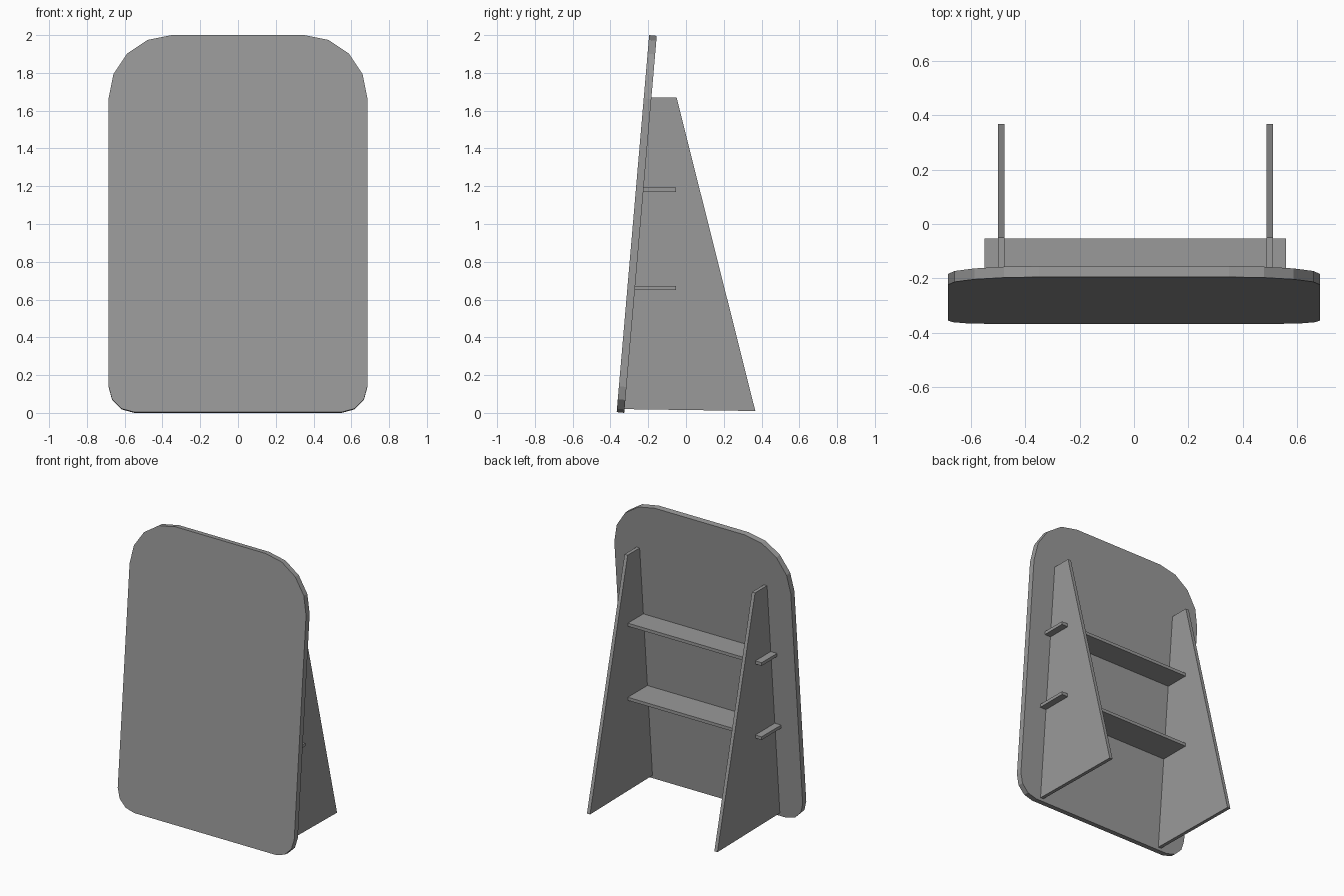
import bpy, bmesh, math
from mathutils import Vector

cube = bpy.data.objects.get("Cube")
if cube:
    bpy.data.objects.remove(cube, do_unlink=True)

GREY = (0.32, 0.32, 0.32, 1.0)
grey = bpy.data.materials.new("mid grey")
grey.use_nodes = True
grey.diffuse_color = GREY
grey.node_tree.nodes["Principled BSDF"].inputs["Base Color"].default_value = GREY


def extrude_outline(name, outline, offset):
    """Make a flat-faced board from an outline swept along an offset."""
    bm = bmesh.new()
    face = bm.faces.new([bm.verts.new(p) for p in outline])
    swept = bmesh.ops.extrude_face_region(bm, geom=[face], use_keep_orig=True)
    moved = [v for v in swept["geom"] if isinstance(v, bmesh.types.BMVert)]
    bmesh.ops.translate(bm, verts=moved, vec=Vector(offset))
    bmesh.ops.recalc_face_normals(bm, faces=bm.faces)
    mesh = bpy.data.meshes.new(name)
    bm.to_mesh(mesh)
    bm.free()
    mesh.materials.append(grey)
    obj = bpy.data.objects.new(name, mesh)
    bpy.context.collection.objects.link(obj)
    return obj


def corner(cx, cz, radius, start, steps):
    """Quarter circle of points, counter-clockwise from a start angle."""
    angles = [math.radians(start + 90 * i / steps) for i in range(steps + 1)]
    return [(cx + radius * math.cos(a), cz + radius * math.sin(a)) for a in angles]


# Leaning front panel with large upper and small lower rounded corners
SLOPE = 0.0862
half = corner(0.548, 0.141, 0.137, -90, 3) + corner(0.35, 1.665, 0.335, 0, 4)
outline = half + [(-x, z) for x, z in reversed(half)]
extrude_outline("front_panel",
                [(x, -0.367 + SLOPE * (z - 0.004), z) for x, z in outline],
                (0, 0.04, -0.004))

# Two tapered rear supports
support = [(-0.326, 0.02), (0.367, 0.01), (-0.05, 1.67), (-0.183, 1.67)]
for name, x in (("right_support", -0.501), ("left_support", 0.488)):
    extrude_outline(name, [(x, y, z) for y, z in support], (0.024, 0, 0))

# Two cross shelves passing through the supports
for name, front, z in (("lower_shelf", -0.272, 0.65), ("upper_shelf", -0.225, 1.17)):
    board = [(-0.55, front), (0.56, front), (0.56, -0.053), (-0.55, -0.053)]
    extrude_outline(name, [(x, y, z) for x, y in board], (0, 0, 0.022))
